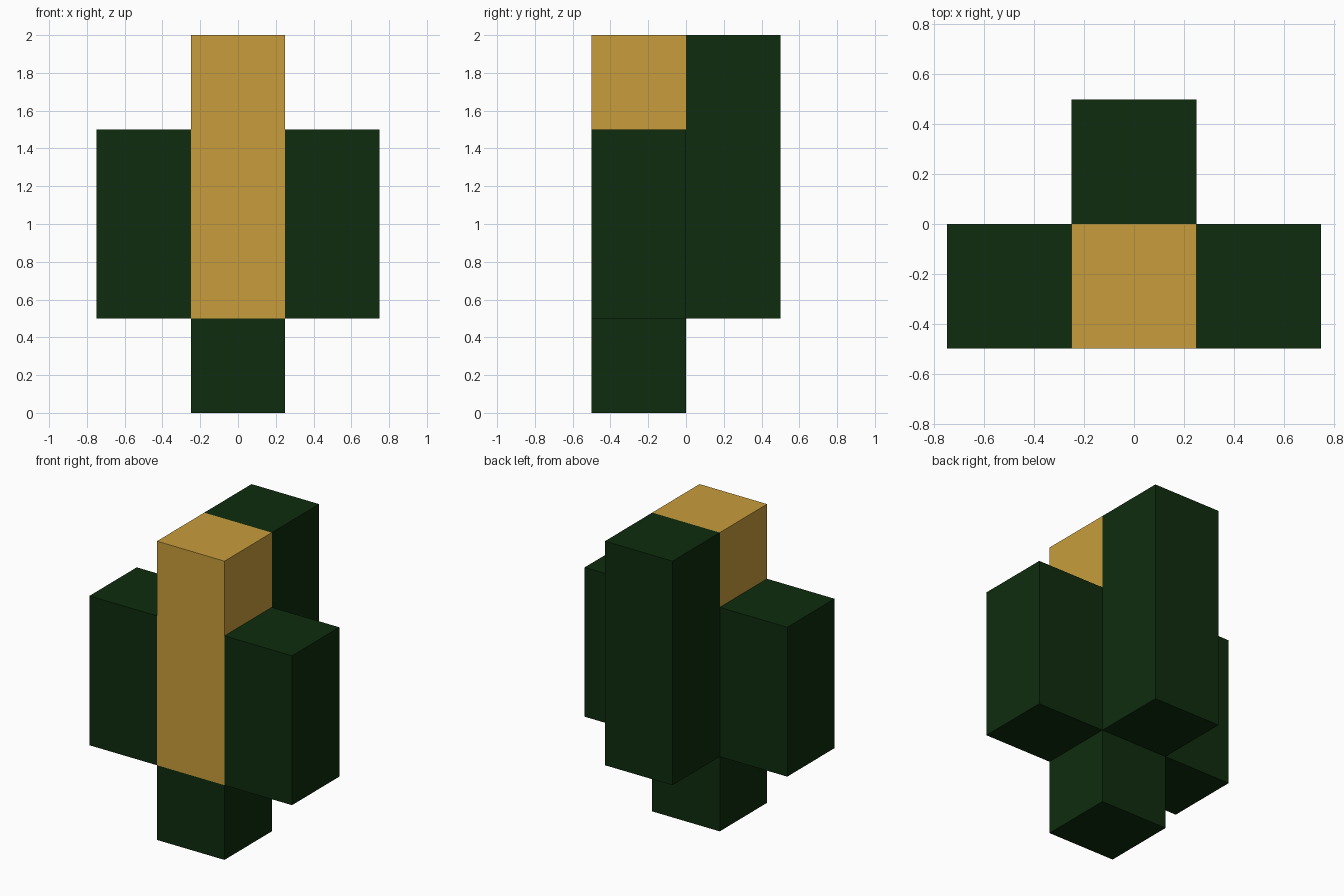
import bpy

if "Cube" in bpy.data.objects:
    bpy.data.objects.remove(bpy.data.objects["Cube"])


def material(name, rgb):
    mat = bpy.data.materials.new(name)
    mat.diffuse_color = (*rgb, 1)
    mat.use_nodes = True
    mat.node_tree.nodes["Principled BSDF"].inputs["Base Color"].default_value = mat.diffuse_color
    return mat


def box(name, lo, hi, mat):
    """Axis-aligned block between two corners."""
    centre = [(a + b) / 2 for a, b in zip(lo, hi)]
    bpy.ops.mesh.primitive_cube_add(size=1, location=centre)
    obj = bpy.context.object
    obj.name = name
    obj.scale = [b - a for a, b in zip(lo, hi)]
    bpy.ops.object.transform_apply(location=False, rotation=False, scale=True)
    obj.data.materials.append(mat)
    return obj


gold = material("gold", (0.578, 0.337, 0.045))
green = material("dark green", (0.0044, 0.0252, 0.0044))

# Central column and the foot below it
box("core_column", (-0.25, -0.5, 0.5), (0.25, 0, 2), gold)
box("foot", (-0.25, -0.5, 0), (0.25, 0, 0.5), green)

# Tall block behind the column
box("back_block", (-0.25, 0, 0.5), (0.25, 0.5, 2), green)

# Shorter blocks on both sides
for side, x in (("left", -0.5), ("right", 0.5)):
    box(side + "_block", (x - 0.25, -0.5, 0.5), (x + 0.25, 0, 1.5), green)
